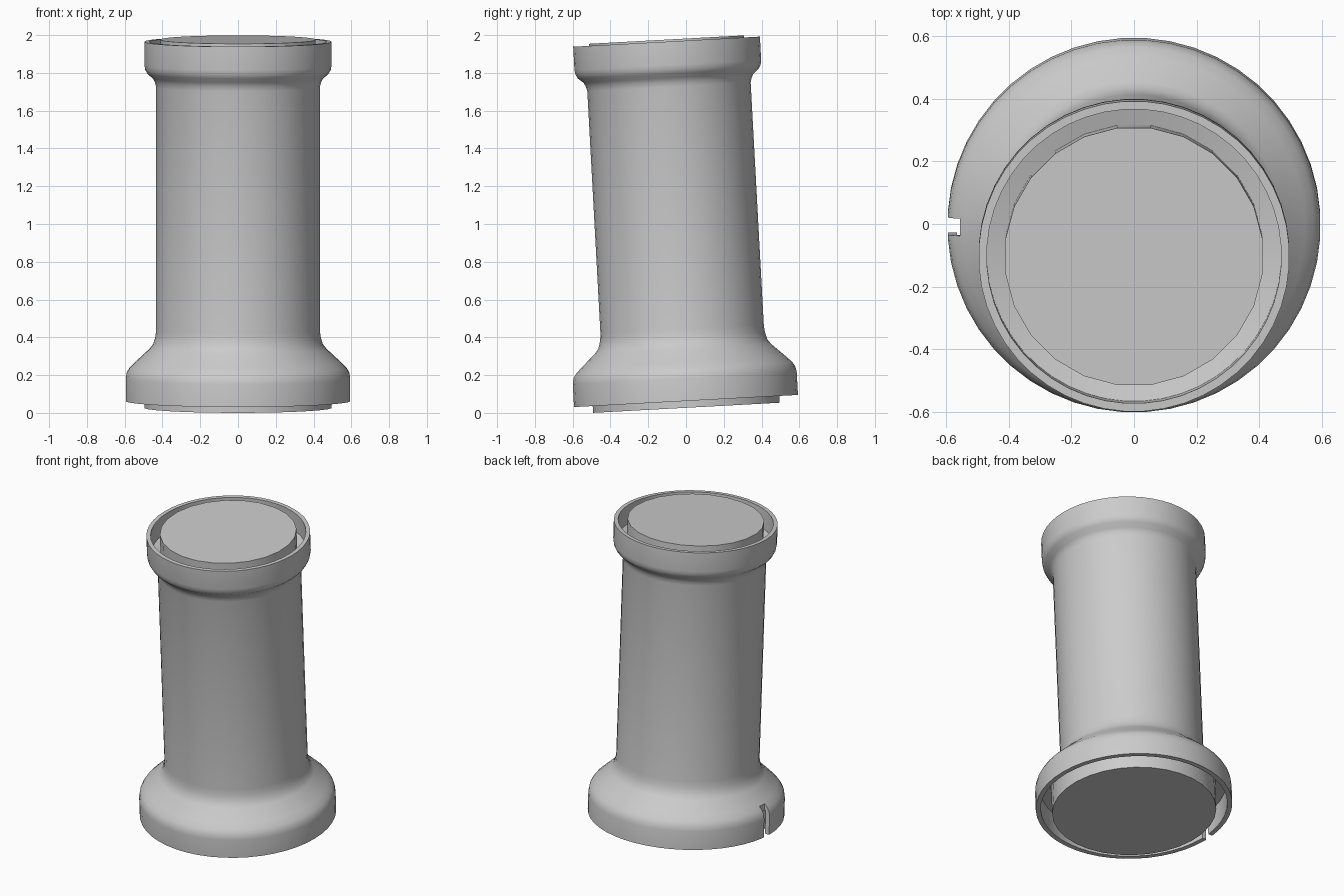
import bpy
import bmesh
from math import cos, sin, pi, radians
from mathutils import Matrix

cube = bpy.data.objects.get("Cube")
if cube:
    bpy.data.objects.remove(cube, do_unlink=True)

# Whole tube leans toward the front
LEAN = Matrix.Translation((0, 0, 0.063)) @ Matrix.Rotation(radians(3.1), 4, 'X')

grey = bpy.data.materials.new("plain grey")
grey.use_nodes = True
grey.diffuse_color = (0.6, 0.6, 0.6, 1)
grey.node_tree.nodes["Principled BSDF"].inputs["Base Color"].default_value = (0.6, 0.6, 0.6, 1)


def finish(name, bm):
    bmesh.ops.recalc_face_normals(bm, faces=bm.faces)
    mesh = bpy.data.meshes.new(name)
    bm.to_mesh(mesh)
    bm.free()
    mesh.materials.append(grey)
    obj = bpy.data.objects.new(name, mesh)
    bpy.context.collection.objects.link(obj)
    obj.matrix_world = LEAN
    return obj


def lathe(name, profile, sides):
    """Closed ring swept from a loop of (radius, height) points."""
    bm = bmesh.new()
    rings = []
    for i in range(sides):
        a = 2 * pi * (i + 0.5) / sides
        rings.append([bm.verts.new((r * cos(a), r * sin(a), h)) for r, h in profile])
    n = len(profile)
    for i in range(sides):
        p, q = rings[i], rings[(i + 1) % sides]
        for j in range(n):
            k = (j + 1) % n
            bm.faces.new((p[j], q[j], q[k], p[k]))
    return finish(name, bm)


def plug(name, radius, low, high, sides):
    bm = bmesh.new()
    bmesh.ops.create_cone(bm, cap_ends=True, segments=sides,
                          radius1=radius, radius2=radius, depth=high - low)
    turn = Matrix.Rotation(pi / sides, 4, 'Z')
    bm.transform(Matrix.Translation((0, 0, (low + high) / 2)) @ turn)
    return finish(name, bm)


def smooth(obj):
    bpy.ops.object.select_all(action='DESELECT')
    obj.select_set(True)
    bpy.context.view_layer.objects.active = obj
    bpy.ops.object.shade_smooth_by_angle(angle=radians(35))


# Outer shell: flared base, straight barrel, rolled top collar
outside = [(0.595, 0), (0.595, 0.12), (0.59, 0.15), (0.575, 0.175), (0.545, 0.205),
           (0.47, 0.275), (0.45, 0.3), (0.438, 0.34), (0.434, 0.38),
           (0.434, 1.665), (0.44, 1.69), (0.452, 1.712), (0.48, 1.735),
           (0.492, 1.757), (0.496, 1.78), (0.496, 1.905)]
inside = [(0.47, 1.905), (0.47, 1.78), (0.4, 1.76), (0.4, 0.25), (0.5, 0.15),
          (0.565, 0.15), (0.565, 0)]
shell = lathe("outer_shell", outside + inside, 48)

# Alignment notch through the base rim on the right side
bm = bmesh.new()
bmesh.ops.create_cube(bm, size=1)
bm.transform(Matrix.Translation((-0.655, 0, 0.065)) @ Matrix.Diagonal((0.2, 0.055, 0.33, 1)))
cutter = finish("notch_cutter", bm)
cutter.hide_render = True
cut = shell.modifiers.new("notch", 'BOOLEAN')
cut.operation = 'DIFFERENCE'
cut.solver = 'EXACT'
cut.object = cutter
bpy.context.view_layer.objects.active = shell
bpy.ops.object.modifier_apply(modifier=cut.name)
bpy.data.objects.remove(cutter, do_unlink=True)
smooth(shell)

# Inner plugs standing slightly proud of each rim
smooth(plug("top_plug", 0.414, 1.7, 1.916, 24))
smooth(plug("bottom_plug", 0.497, -0.036, 0.17, 32))
